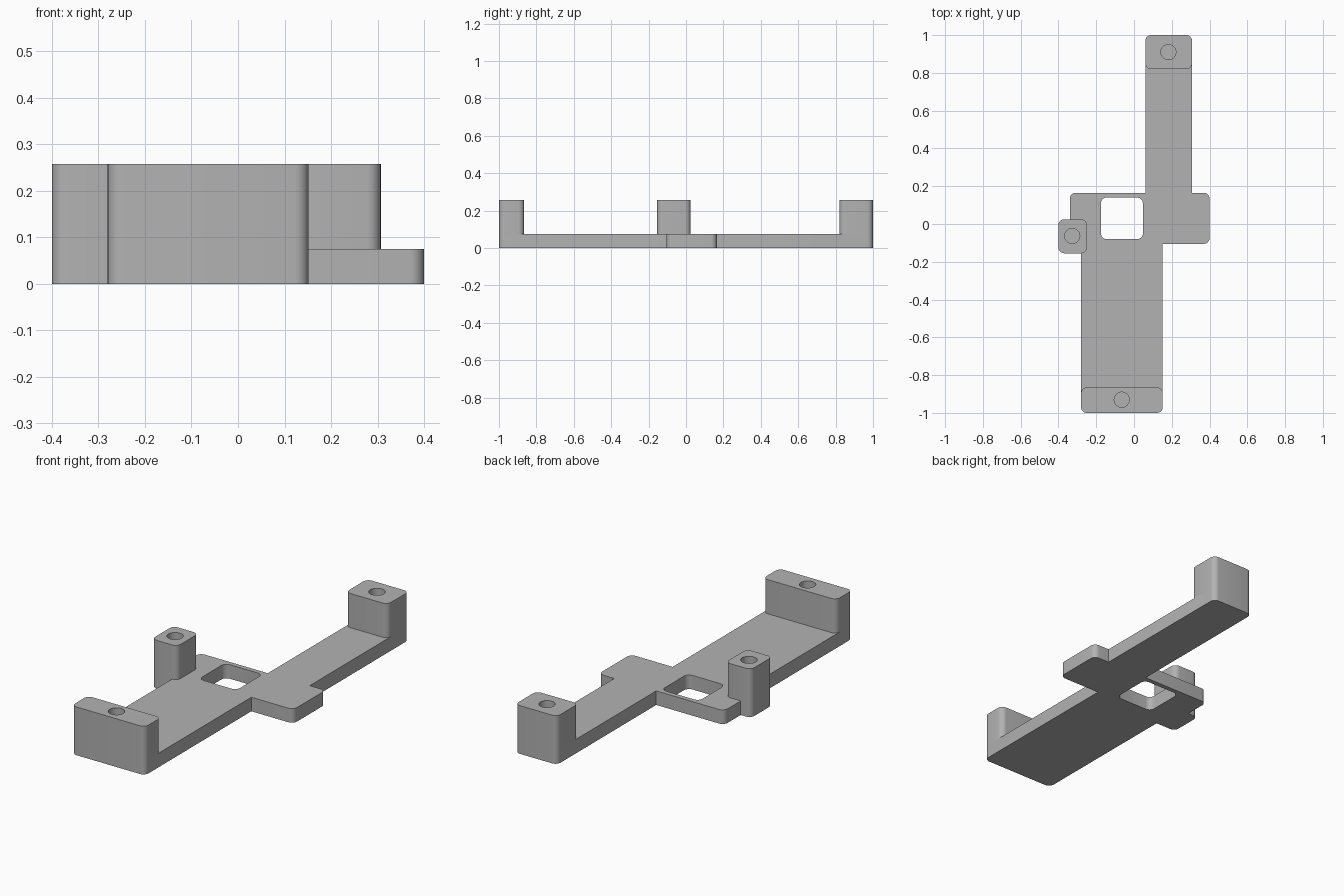
import bpy, bmesh, math
from mathutils import Vector

cube = bpy.data.objects.get("Cube")
if cube:
    bpy.data.objects.remove(cube, do_unlink=True)

PLATE = 0.075   # plate thickness
TOP = 0.257     # post height
R = 0.03        # corner radius

grey = bpy.data.materials.new("matte_grey")
grey.use_nodes = True
colour = (0.45, 0.45, 0.45, 1)
grey.diffuse_color = colour
grey.node_tree.nodes["Principled BSDF"].inputs["Base Color"].default_value = colour


def fillet(points, steps=6):
    """Round the corners flagged with a radius: points are (x, y, radius)."""
    out = []
    for i, (x, y, r) in enumerate(points):
        p = Vector((x, y))
        if r == 0:
            out.append(p)
            continue
        a = (Vector(points[i - 1][:2]) - p).normalized() * r
        b = (Vector(points[(i + 1) % len(points)][:2]) - p).normalized() * r
        for k in range(steps + 1):
            t = math.pi / 2 * k / steps
            out.append(p + a * (1 - math.sin(t)) + b * (1 - math.cos(t)))
    return out


def prism(name, outline, z0, z1):
    """Extrude a flat outline from z0 up to z1."""
    bm = bmesh.new()
    face = bm.faces.new([bm.verts.new((p.x, p.y, z0)) for p in outline])
    up = bmesh.ops.extrude_face_region(bm, geom=[face])["geom"]
    verts = [v for v in up if isinstance(v, bmesh.types.BMVert)]
    bmesh.ops.translate(bm, verts=verts, vec=(0, 0, z1 - z0))
    bmesh.ops.recalc_face_normals(bm, faces=bm.faces)
    mesh = bpy.data.meshes.new(name)
    bm.to_mesh(mesh)
    bm.free()
    mesh.materials.append(grey)
    obj = bpy.data.objects.new(name, mesh)
    bpy.context.collection.objects.link(obj)
    return obj


def rounded_box(x0, x1, y0, y1):
    return fillet([(x0, y0, R), (x1, y0, R), (x1, y1, R), (x0, y1, R)])


def circle(x, y, r, n=32):
    return [Vector((x + r * math.cos(2 * math.pi * k / n),
                    y + r * math.sin(2 * math.pi * k / n))) for k in range(n)]


def cut(obj, cutter):
    """Subtract the cutter, then shade smooth with sharp edges kept."""
    mod = obj.modifiers.new("cut", "BOOLEAN")
    mod.operation = "DIFFERENCE"
    mod.solver = "EXACT"
    mod.object = cutter
    bpy.ops.object.select_all(action="DESELECT")
    bpy.context.view_layer.objects.active = obj
    obj.select_set(True)
    bpy.ops.object.modifier_apply(modifier=mod.name)
    bpy.data.objects.remove(cutter, do_unlink=True)
    bpy.ops.object.shade_smooth_by_angle(angle=math.radians(30))


# Base plate: wide front strip, cross bar and narrow back strip
FX0, FX1 = -0.28, 0.152
BX0, BX1 = 0.06, 0.307
CY0, CY1 = -0.105, 0.165
plate = prism("base_plate", fillet([
    (FX0, -1, R), (FX1, -1, R), (FX1, CY0, 0),
    (0.4, CY0, R), (0.4, CY1, R), (BX1, CY1, 0),
    (BX1, 1, R), (BX0, 1, R), (BX0, CY1, 0),
    (-0.34, CY1, R), (-0.34, CY0, 0), (FX0, CY0, 0)]), 0, PLATE)

# Window through the cross bar
cut(plate, prism("window_cutter", rounded_box(-0.175, 0.047, -0.08, 0.14), -0.1, 0.2))

# Posts with blind screw holes: name, box, base height, hole centre
posts = [
    ("front_post", (FX0, FX1, -1, -0.865), PLATE, (-0.065, -0.93)),
    ("back_post", (BX0, BX1, 0.82, 1), PLATE, (0.182, 0.91)),
    ("side_post", (-0.4, -0.25, -0.155, 0.025), 0, (-0.327, -0.063)),
]
for name, box, base, hole in posts:
    post = prism(name, rounded_box(*box), base, TOP)
    cut(post, prism("hole_cutter", circle(*hole, 0.04), PLATE + 0.005, TOP + 0.1))
